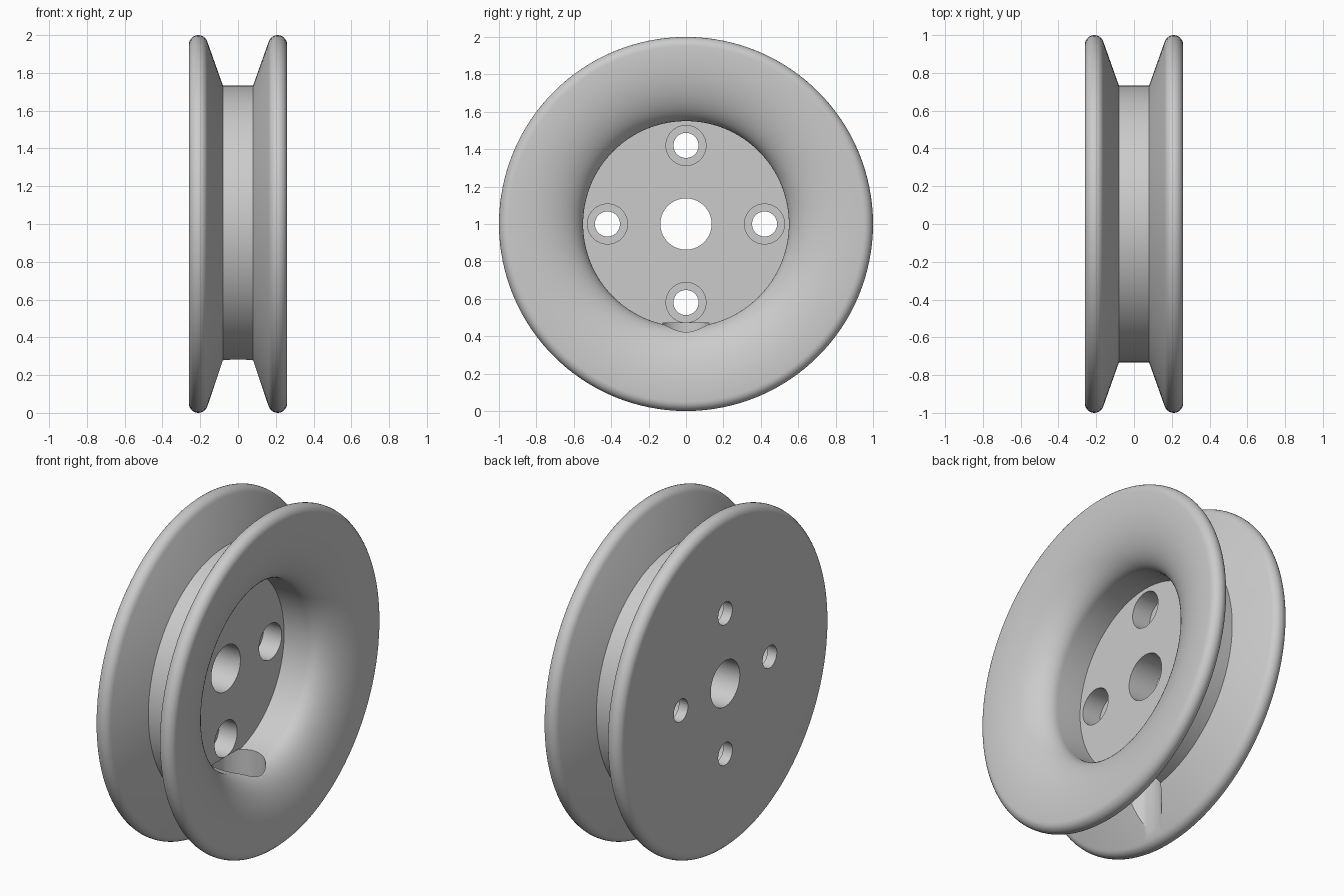
import bpy, bmesh
from math import sin, cos, pi, radians
from mathutils import Matrix, Vector

if "Cube" in bpy.data.objects:
    bpy.data.objects.remove(bpy.data.objects["Cube"])

grey = bpy.data.materials.new("plain grey metal")
grey.use_nodes = True
colour = (0.6, 0.6, 0.6, 1)
grey.diffuse_color = colour
grey.node_tree.nodes["Principled BSDF"].inputs["Base Color"].default_value = colour

SEGMENTS = 128
CENTRE = Vector((0, 0, 1))


def make_object(name, bm):
    bmesh.ops.recalc_face_normals(bm, faces=bm.faces)
    mesh = bpy.data.meshes.new(name)
    bm.to_mesh(mesh)
    bm.free()
    obj = bpy.data.objects.new(name, mesh)
    bpy.context.collection.objects.link(obj)
    mesh.materials.append(grey)
    return obj


def lathe(name, profile):
    """Revolve a closed (x, radius) outline about the axle."""
    bm = bmesh.new()
    verts = [bm.verts.new(CENTRE + Vector((x, 0, r))) for x, r in profile]
    edges = [bm.edges.new((a, b)) for a, b in zip(verts, verts[1:] + verts[:1])]
    bmesh.ops.spin(bm, geom=verts + edges, cent=CENTRE, axis=(1, 0, 0),
                   angle=2 * pi, steps=SEGMENTS)
    bmesh.ops.remove_doubles(bm, verts=bm.verts, dist=0.0005)
    return make_object(name, bm)


def cylinder_cutter(name, radius, start, end):
    """Cylinder between two points."""
    start, end = Vector(start), Vector(end)
    axis = end - start
    turn = axis.to_track_quat('Z', 'Y').to_matrix().to_4x4()
    bm = bmesh.new()
    bmesh.ops.create_cone(bm, cap_ends=True, segments=48, radius1=radius,
                          radius2=radius, depth=axis.length,
                          matrix=Matrix.Translation((start + end) / 2) @ turn)
    obj = make_object(name, bm)
    obj.hide_render = True
    return obj


def drill(target, cutter):
    mod = target.modifiers.new("drill", 'BOOLEAN')
    mod.operation = 'DIFFERENCE'
    mod.solver = 'EXACT'
    mod.object = cutter
    bpy.context.view_layer.objects.active = target
    bpy.ops.object.modifier_apply(modifier=mod.name)
    bpy.data.objects.remove(cutter)


def arc(cx, cr, ax, ar, start, end, steps):
    angles = [radians(start + (end - start) * i / steps) for i in range(steps + 1)]
    return [(cx + ax * cos(a), cr + ar * sin(a)) for a in angles]


# Outline: bore, flat back, rounded rim, groove, rounded rim, flared dish, web
outline = [(-0.26, 0.137)]
outline += arc(-0.21, 0.95, 0.05, 0.05, 180, 20, 12)
outline += [(-0.08, 0.733), (0.08, 0.733)]
outline += arc(0.21, 0.95, 0.05, 0.05, 160, 0, 12)
outline += arc(0.08, 0.90, 0.18, 0.35, 0, -90, 20)
outline += [(-0.08, 0.55), (-0.08, 0.137)]
pulley = lathe("pulley_wheel", outline)

# Four counterbored bolt holes
for i in range(4):
    y, z = 0.42 * cos(i * pi / 2), 1 + 0.42 * sin(i * pi / 2)
    drill(pulley, cylinder_cutter("bolt_hole_cutter", 0.067, (-0.4, y, z), (0.4, y, z)))
    drill(pulley, cylinder_cutter("counterbore_cutter", 0.107, (-0.2, y, z), (0.4, y, z)))

# Radial hole from the groove into the dish
drill(pulley, cylinder_cutter("radial_hole_cutter", 0.15, (0, 0, -0.1), (0, 0, 0.472)))

# Smooth shading with crisp machined edges
bpy.ops.object.select_all(action='DESELECT')
pulley.select_set(True)
bpy.context.view_layer.objects.active = pulley
bpy.ops.object.shade_smooth_by_angle(angle=radians(30))
